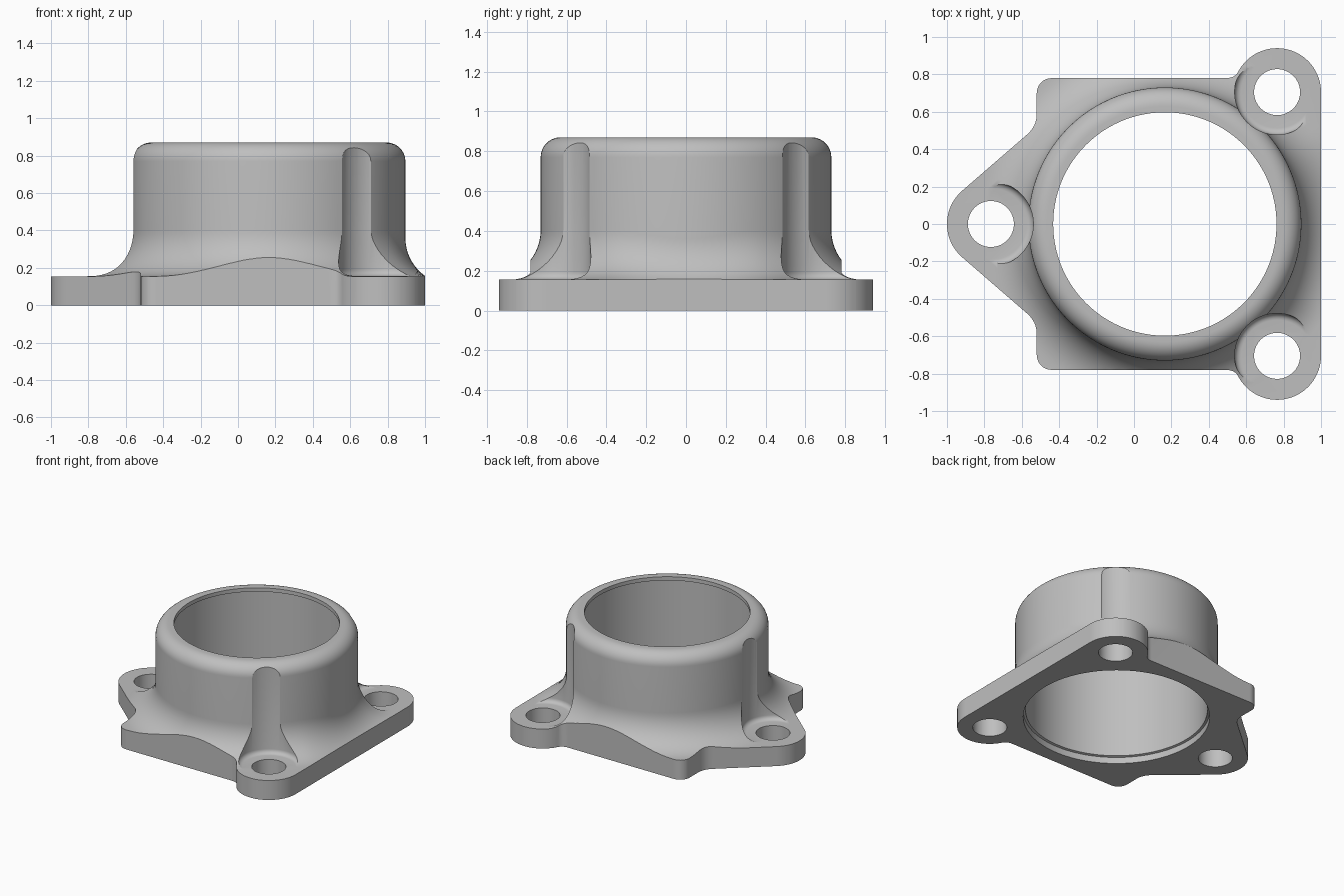
import bpy, bmesh
from math import sin, cos, pi, radians, acos
from mathutils import Vector

if "Cube" in bpy.data.objects:
    bpy.data.objects.remove(bpy.data.objects["Cube"])

CX = 0.165                 # tube axis
TUBE_R, TOP, PLATE = 0.73, 0.87, 0.155
FILLET, ROUND = 0.25, 0.1
EAR_R, HOLE_R, SPOT_R = 0.235, 0.123, 0.227
EARS = [(-0.765, 0), (0.765, 0.705), (0.765, -0.705)]

metal = bpy.data.materials.new("grey_metal")
metal.use_nodes = True
metal.diffuse_color = (0.52, 0.52, 0.52, 1)
metal.node_tree.nodes["Principled BSDF"].inputs["Base Color"].default_value = (0.52, 0.52, 0.52, 1)


def finish(bm, name):
    bmesh.ops.recalc_face_normals(bm, faces=bm.faces)
    me = bpy.data.meshes.new(name)
    bm.to_mesh(me)
    bm.free()
    me.materials.append(metal)
    ob = bpy.data.objects.new(name, me)
    bpy.context.collection.objects.link(ob)
    return ob


def lathe(name, section, center, steps=128):
    """Spin a closed (radius, z) section that may depend on the angle."""
    bm = bmesh.new()
    cols = []
    for i in range(steps):
        t = 2 * pi * i / steps
        cols.append([bm.verts.new((center[0] + r * cos(t), center[1] + r * sin(t), z))
                     for r, z in section(t)])
    n = len(cols[0])
    for i in range(steps):
        a, b = cols[i], cols[(i + 1) % steps]
        for j in range(n):
            k = (j + 1) % n
            bm.faces.new((a[j], b[j], b[k], a[k]))
    return finish(bm, name)


def plug(name, radius, z0, z1, center, soft=0.0):
    """Vertical cylinder with an optional rounded bottom edge."""
    bm = bmesh.new()
    bmesh.ops.create_cone(bm, cap_ends=True, segments=64, radius1=radius, radius2=radius, depth=z1 - z0)
    bmesh.ops.translate(bm, verts=bm.verts, vec=(*center, (z0 + z1) / 2))
    if soft:
        rim = [e for e in bm.edges if all(v.co.z < z0 + 1e-4 for v in e.verts)]
        bmesh.ops.bevel(bm, geom=rim, offset=soft, segments=5, profile=0.5, affect='EDGES')
    return finish(bm, name)


def arc(center, radius, a0, a1, steps):
    return [(center[0] + radius * cos(radians(a0 + (a1 - a0) * i / steps)),
             center[1] + radius * sin(radians(a0 + (a1 - a0) * i / steps))) for i in range(steps + 1)]


def blend(a, corner, b, steps=8):
    a, c, b = Vector(a), Vector(corner), Vector(b)
    return [tuple(a * (1 - t) ** 2 + c * 2 * t * (1 - t) + b * t * t)
            for t in (i / steps for i in range(steps + 1))]


def section(t):
    """Tube wall with rounded top, inner lip, and a foot flare that ends at the plate edge."""
    reach = FILLET
    if cos(t) > 0.1:
        reach = min(FILLET, (1.003 - CX) / cos(t) - TUBE_R)
    end = acos(1 - reach / FILLET)
    base = PLATE + FILLET * sin(end)
    pts = [(0.672, 0), (0.672, 0.05), (0.655, 0.055), (0.655, TOP - 0.04), (0.597, TOP - 0.03), (0.597, TOP)]
    pts += [(x, z) for x, z in arc((TUBE_R - ROUND, TOP - ROUND), ROUND, 90, 0, 10)]
    pts += [(TUBE_R + FILLET * (1 - cos(end * i / 14)), base - FILLET * sin(end * i / 14)) for i in range(15)]
    return pts + [(1.6, PLATE), (1.6, 0)]


flange = lathe("flanged_collar", section, (CX, 0), 144)

# Plate outline: upper half, then mirrored
half = arc(EARS[0], EAR_R, 180, 131, 10)
half += blend((-0.57, 0.48), (-0.52, 0.524), (-0.52, 0.59))
half += arc((-0.44, 0.70), 0.08, 180, 90, 8)
half += blend((0.49, 0.78), (0.54, 0.78), arc(EARS[1], EAR_R, 152, 152, 1)[0])
half += arc(EARS[1], EAR_R, 148, 0, 30)
outline = half + [(x, -y) for x, y in reversed(half[1:])]
bm = bmesh.new()
face = bm.faces.new([bm.verts.new((x, y, -0.1)) for x, y in outline])
grown = bmesh.ops.extrude_face_region(bm, geom=[face])
bmesh.ops.translate(bm, vec=(0, 0, 1.2), verts=[g for g in grown["geom"] if isinstance(g, bmesh.types.BMVert)])
cutters = [(finish(bm, "plate_outline"), 'INTERSECT')]

# Bolt holes and the clearance above each one
for c in EARS:
    cutters.append((plug("clearance", SPOT_R, PLATE + 0.001, 1.2, c, 0.035), 'DIFFERENCE'))
    cutters.append((plug("bolt_hole", HOLE_R, -0.2, 0.5, c), 'DIFFERENCE'))

for cutter, op in cutters:
    cutter.hide_render = True
    mod = flange.modifiers.new(cutter.name, 'BOOLEAN')
    mod.operation, mod.solver, mod.object = op, 'EXACT', cutter

# Bake the cuts and drop the cutters
deps = bpy.context.evaluated_depsgraph_get()
baked = bpy.data.meshes.new_from_object(flange.evaluated_get(deps))
flange.modifiers.clear()
flange.data = baked
for cutter, _ in cutters:
    bpy.data.objects.remove(cutter)

bpy.ops.object.select_all(action='DESELECT')
flange.select_set(True)
bpy.context.view_layer.objects.active = flange
bpy.ops.object.shade_smooth_by_angle(angle=radians(30))
